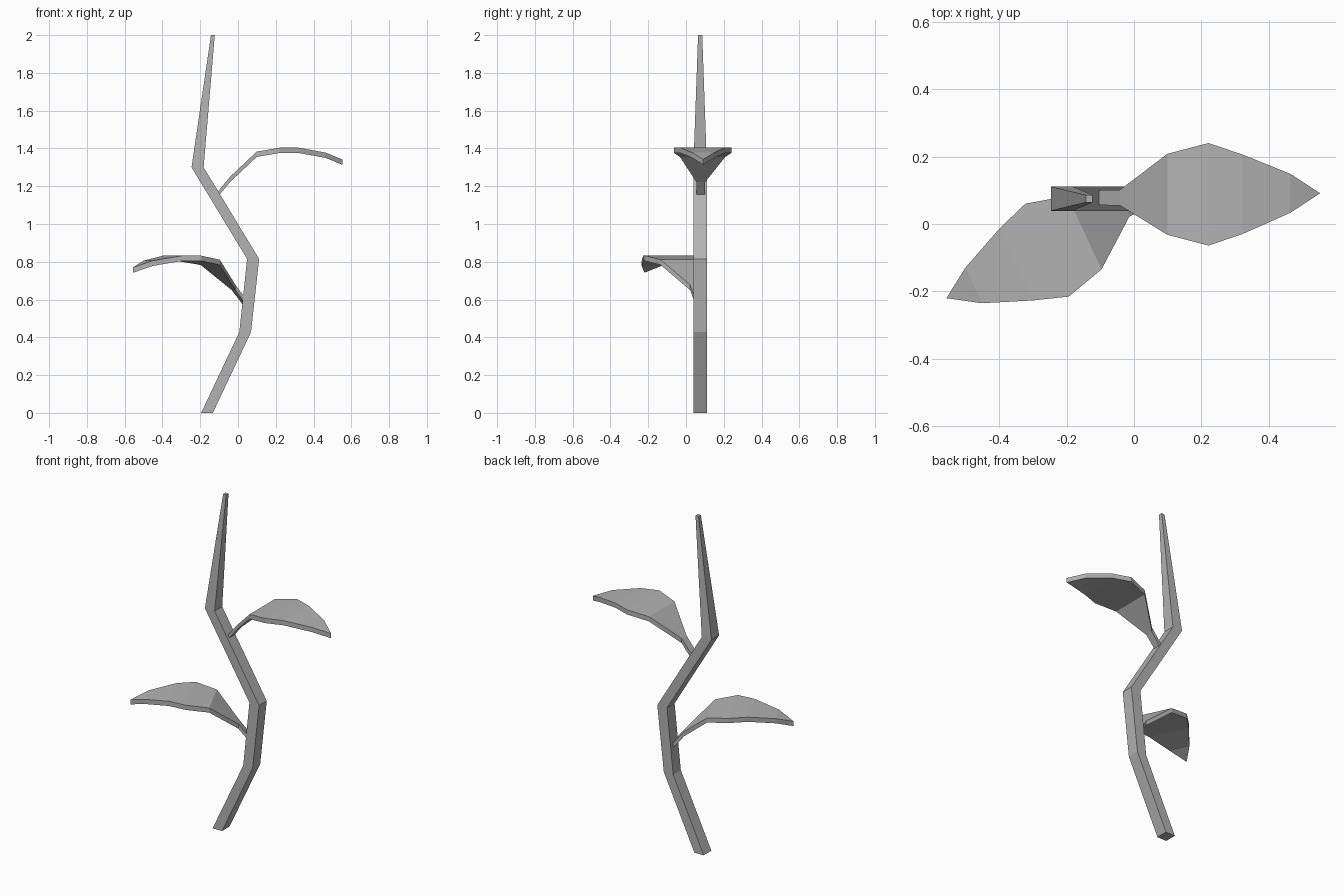
import bpy
import bmesh
from math import radians
from mathutils import Matrix

if "Cube" in bpy.data.objects:
    bpy.data.objects.remove(bpy.data.objects["Cube"])

# One dark grey for the whole plant
GREY = bpy.data.materials.new("dark_grey")
GREY.diffuse_color = (0.45, 0.45, 0.45, 1.0)
GREY.use_nodes = True
GREY.node_tree.nodes["Principled BSDF"].inputs["Base Color"].default_value = GREY.diffuse_color


def loft(name, rings, matrix=Matrix()):
    """Skin four-cornered rings into one closed, flat-shaded solid."""
    bm = bmesh.new()
    loops = [[bm.verts.new(p) for p in ring] for ring in rings]
    for a, b in zip(loops, loops[1:]):
        for i in range(4):
            j = (i + 1) % 4
            bm.faces.new((a[i], a[j], b[j], b[i]))
    bm.faces.new(loops[0])
    bm.faces.new(loops[-1])
    bmesh.ops.remove_doubles(bm, verts=bm.verts, dist=0.0005)
    bmesh.ops.recalc_face_normals(bm, faces=bm.faces)
    mesh = bpy.data.meshes.new(name)
    bm.to_mesh(mesh)
    bm.free()
    mesh.materials.append(GREY)
    obj = bpy.data.objects.new(name, mesh)
    obj.matrix_world = matrix
    bpy.context.collection.objects.link(obj)
    return obj


# Zigzag stem: centre x, height, half width in x, half width in y
STEM = [(-0.164, 0.0, 0.031, 0.036), (0.038, 0.428, 0.031, 0.036),
        (0.080, 0.815, 0.032, 0.036), (-0.214, 1.30, 0.032, 0.036),
        (-0.133, 2.0, 0.010, 0.011)]
STEM_Y = 0.075
loft("stem", [[(x - w, STEM_Y - d, z), (x + w, STEM_Y - d, z),
               (x + w, STEM_Y + d, z), (x - w, STEM_Y + d, z)]
              for x, z, w, d in STEM])

# Leaf running along local x: distance, centre y, half width, top height
LEAF = [(0.0, -0.010, 0.022, 0.015), (0.062, -0.010, 0.023, 0.090),
        (0.203, 0.0, 0.120, 0.223), (0.325, 0.0, 0.152, 0.244),
        (0.425, 0.0, 0.118, 0.244), (0.567, 0.003, 0.058, 0.218),
        (0.656, 0.003, 0.0, 0.182)]
THICKNESS = 0.028
leaf_rings = [[(s, y - w, z - THICKNESS), (s, y + w, z - THICKNESS),
               (s, y + w, z), (s, y - w, z)] for s, y, w, z in LEAF]

# Upper leaf to the right, lower leaf turned to the front left
loft("upper_leaf", leaf_rings, Matrix.Translation((-0.104, 0.088, 1.16)))
loft("lower_leaf", leaf_rings, Matrix.Translation((0.037, 0.060, 0.588))
     @ Matrix.Rotation(radians(205), 4, 'Z'))
